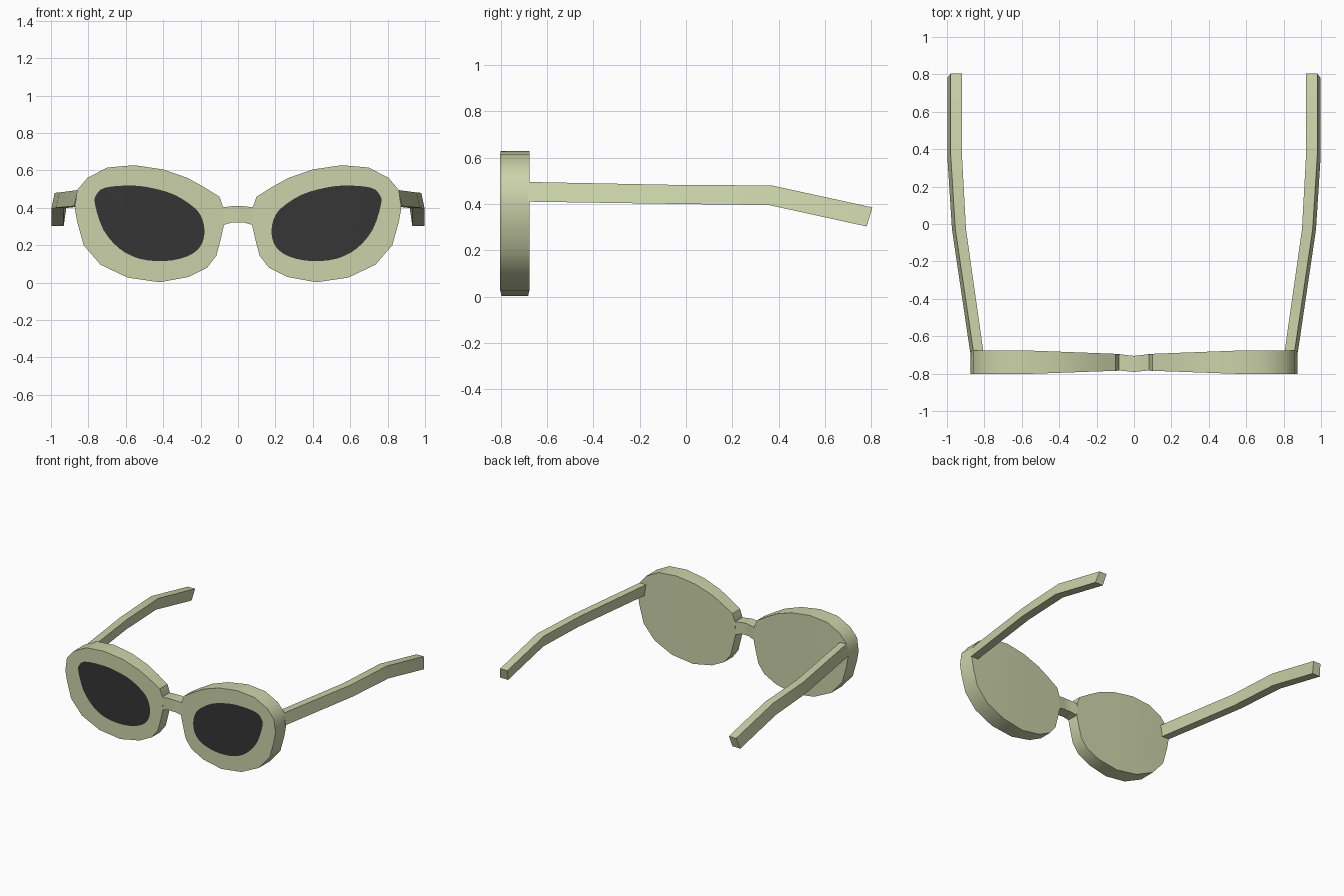
import bpy, bmesh, math
from mathutils import Vector

if "Cube" in bpy.data.objects:
    bpy.data.objects.remove(bpy.data.objects["Cube"])


def material(name, rgb):
    m = bpy.data.materials.new(name)
    m.diffuse_color = (*rgb, 1)
    m.use_nodes = True
    m.node_tree.nodes["Principled BSDF"].inputs["Base Color"].default_value = m.diffuse_color
    return m


OLIVE = material("pale olive frame", (0.60, 0.65, 0.40))
DARK = material("dark lens", (0.036, 0.036, 0.036))

# Outlines (x, z) of one rim and its lens; the other side is mirrored
RIM = [(.08, .405), (.10, .46), (.18, .51), (.27, .56), (.40, .605), (.555, .628),
       (.70, .615), (.805, .56), (.86, .495), (.873, .40), (.86, .325), (.825, .20),
       (.735, .096), (.59, .027), (.42, .002), (.265, .03), (.165, .08),
       (.115, .145), (.093, .23), (.075, .31)]
LENS = [(.765, .42), (.757, .47), (.71, .508), (.58, .519), (.47, .508), (.34, .47),
        (.233, .40), (.19, .337), (.18, .257), (.206, .187), (.275, .139),
        (.393, .115), (.527, .128), (.634, .182), (.72, .283)]


def smooth_loop(pts, steps=3):
    """Closed Catmull-Rom curve through the points."""
    p = [Vector(q) for q in pts]
    n, out = len(p), []
    for i in range(n):
        a, b, c, d = p[i - 1], p[i], p[(i + 1) % n], p[(i + 2) % n]
        for k in range(steps):
            t = k / steps
            out.append(0.5 * (2 * b + (c - a) * t + (2 * a - 5 * b + 4 * c - d) * t * t
                              + (3 * b - a - 3 * c + d) * t ** 3))
    return out


def depth(x, front):
    """The rim gets thinner towards the bridge."""
    t = min(1, max(0, (abs(x) - .075) / .5))
    return (-.784 - .018 * t) if front else (-.695 + .019 * t)


def finish(bm, name, mats, angle=35):
    bmesh.ops.recalc_face_normals(bm, faces=bm.faces)
    me = bpy.data.meshes.new(name)
    bm.to_mesh(me)
    bm.free()
    for m in mats:
        me.materials.append(m)
    ob = bpy.data.objects.new(name, me)
    bpy.context.collection.objects.link(ob)
    bpy.ops.object.select_all(action='DESELECT')
    ob.select_set(True)
    bpy.context.view_layer.objects.active = ob
    bpy.ops.object.shade_smooth_by_angle(angle=math.radians(angle))


def add_rim(s, name):
    bm = bmesh.new()

    def ring(pts, y):
        vs = [bm.verts.new((s * x, y, z)) for x, z in pts]
        return vs, [bm.edges.new((vs[i - 1], vs[i])) for i in range(len(vs))]
    front, front_edges = ring(RIM, -.8)
    lens, lens_edges = ring(smooth_loop(LENS), -.8)
    back, _ = ring(RIM, -.68)
    # front face with a lens-shaped hole, then the dark lens face in it
    bmesh.ops.triangle_fill(bm, edges=front_edges + lens_edges, use_beauty=True,
                            normal=(0, -1, 0))
    for i in range(len(front)):
        bm.faces.new((front[i - 1], front[i], back[i], back[i - 1]))
    back_face = bm.faces.new(back)
    lens_face = bm.faces.new(lens)
    lens_face.material_index = 1
    bmesh.ops.triangulate(bm, faces=[lens_face, back_face])
    for v in front + lens:
        v.co.y = depth(v.co.x, True)
    for v in back:
        v.co.y = depth(v.co.x, False)
    finish(bm, name, [OLIVE, DARK])


def add_loft(sections, name, caps=True):
    """Box-section bar through lists of four corners."""
    bm = bmesh.new()
    rings = [[bm.verts.new(c) for c in sec] for sec in sections]
    for a, b in zip(rings, rings[1:]):
        for i in range(4):
            bm.faces.new((a[i - 1], a[i], b[i], b[i - 1]))
    if caps:
        bm.faces.new(rings[0])
        bm.faces.new(rings[-1])
    finish(bm, name, [OLIVE], 20)


# Temple stations: y top, y bottom, inner x, outer x at top, z bottom, z top
TEMPLE = [(-.685, -.685, .805, .858, .41, .495), (-.03, -.03, .898, .955, .40, .482),
          (.37, .36, .92, .98, .395, .48), (.805, .78, .92, .98, .303, .385)]

for s, side in ((1, "right"), (-1, "left")):
    add_rim(s, "rim_and_lens_" + side)
    add_loft([[(s * xi, yt, zt), (s * xo, yt, zt),
               (s * (xo + .018), yb, zb), (s * (xi + .012), yb, zb)]
              for yt, yb, xi, xo, zb, zt in TEMPLE], "temple_" + side)

# Bridge between the rims, arched slightly up and forward
add_loft([[(x, yf, zt), (x, yb, zt), (x, yb, zb), (x, yf, zb)]
          for x, yf, yb, zb, zt in
          ((-.08, -.783, -.696, .308, .403), (-.03, -.788, -.702, .322, .409),
           (0, -.791, -.705, .322, .411), (.03, -.788, -.702, .322, .409),
           (.08, -.783, -.696, .308, .403))], "bridge", caps=False)
